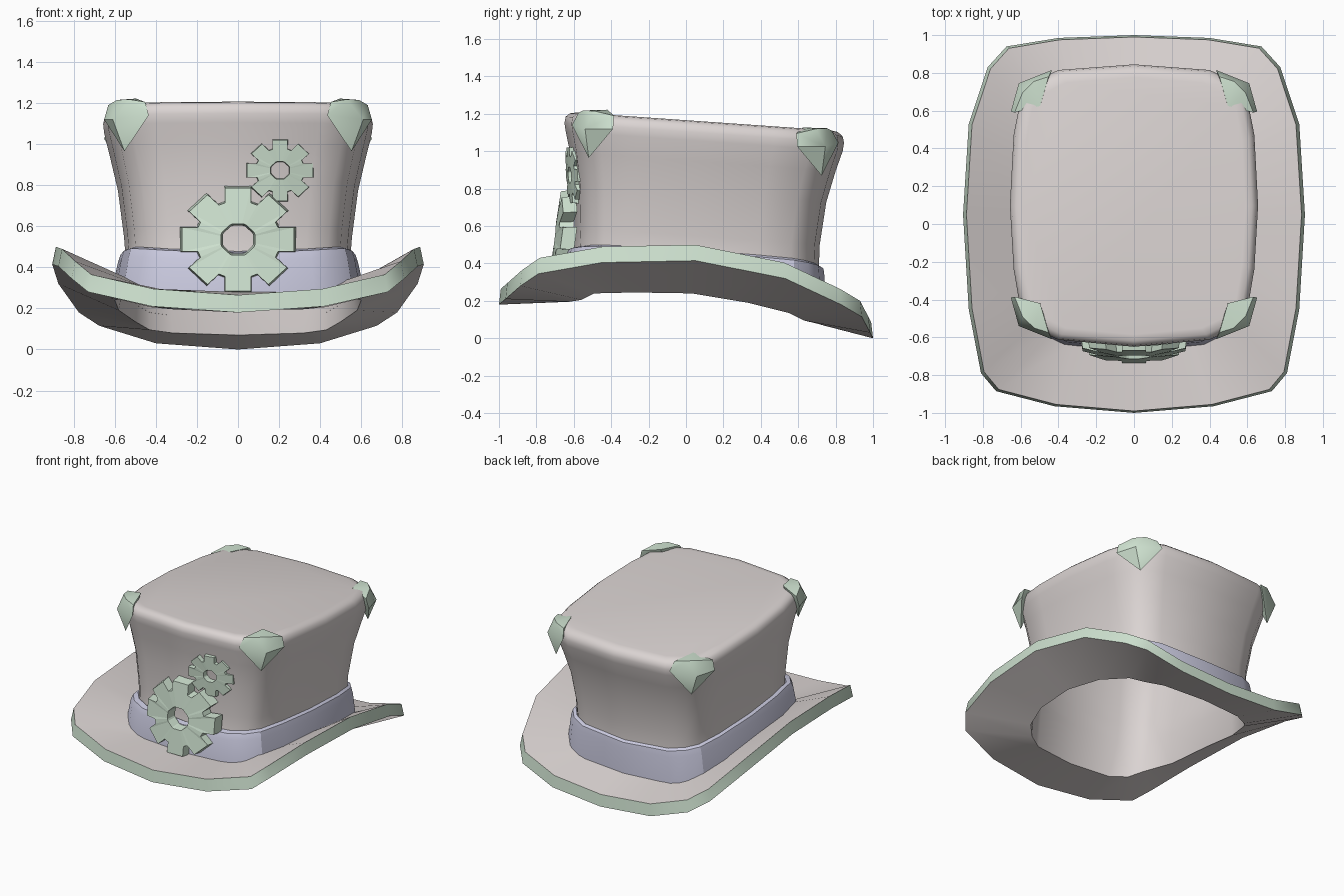
import bpy, bmesh, math

cube = bpy.data.objects.get("Cube")
if cube:
    bpy.data.objects.remove(cube, do_unlink=True)


def material(name, rgb):
    m = bpy.data.materials.new(name)
    m.use_nodes = True
    m.diffuse_color = (*rgb, 1)
    m.node_tree.nodes["Principled BSDF"].inputs["Base Color"].default_value = (*rgb, 1)
    return m


FELT = material("warm grey felt", (0.71, 0.66, 0.65))
GREEN = material("pale green metal", (0.62, 0.76, 0.63))
RIBBON = material("lavender ribbon", (0.59, 0.59, 0.74))


def finish(name, bm, mats, smooth=None):
    mesh = bpy.data.meshes.new(name)
    bm.to_mesh(mesh)
    bm.free()
    for m in mats:
        mesh.materials.append(m)
    ob = bpy.data.objects.new(name, mesh)
    bpy.context.collection.objects.link(ob)
    if smooth:
        bpy.ops.object.select_all(action="DESELECT")
        ob.select_set(True)
        bpy.context.view_layer.objects.active = ob
        bpy.ops.object.shade_smooth_by_angle(angle=math.radians(smooth))
    return ob


def loft(rings, closed=False, cap=False, slots=None):
    """Skin a list of equal-length loops; slots gives a material per span."""
    bm = bmesh.new()
    loops = [[bm.verts.new(p) for p in ring] for ring in rings]
    n = len(loops[0])
    pairs = list(zip(loops, loops[1:])) + ([(loops[-1], loops[0])] if closed else [])
    for s, (a, b) in enumerate(pairs):
        for i in range(n):
            j = (i + 1) % n
            f = bm.faces.new((a[i], a[j], b[j], b[i]))
            f.material_index = slots[s] if slots else 0
    if cap:
        bm.faces.new(loops[-1])
    return bm


def mirrored(half):
    """Complete a front-to-back half outline on the other side."""
    return half + [(-x, y, z) for x, y, z in reversed(half[1:-1])]


# Rounded rectangle shared by crown and ribbon
OUTLINE = [(0, -1), (.61, -.95), (.80, -.87), (.91, -.76), (.97, -.45), (1, 0),
           (.97, .5), (.91, .77), (.80, .88), (.61, .96), (0, 1)]
SLOPE = -0.07


def ring(hx, front, back, z, saddle=0.0):
    cy, hy = (front + back) / 2, (back - front) / 2
    half = []
    for u, v in OUTLINE:
        y = cy + hy * v
        half.append((hx * u, y, z + SLOPE * y + saddle * u * u))
    return mirrored(half)


# Brim: swept-up sides, drooping back, green edge, softly cornered opening
OPENING = mirrored([(0, -.66, .195), (.31, -.625, .195), (.42, -.56, .205), (.49, -.49, .24),
                    (.575, -.28, .245), (.60, .03, .24), (.58, .33, .19), (.50, .55, .135),
                    (.43, .63, .095), (.32, .695, .08), (0, .73, .07)])
EDGE = [(0, -1, .18), (.42, -.965, .21), (.73, -.885, .28), (.81, -.79, .345),
        (.875, -.45, .405), (.905, .05, .415), (.875, .53, .32), (.775, .83, .18),
        (.675, .94, .115), (.40, .985, .03), (0, 1, 0)]
edge_low = mirrored(EDGE)
edge_high = [(x * .98, y * .99, z + .085) for x, y, z in edge_low]
opening_high = [(x, y, z + .085) for x, y, z in OPENING]
brim = loft([OPENING, edge_low, edge_high, opening_high], slots=[0, 1, 0])
finish("brim", brim, [FELT, GREEN], 40)

# Crown: open below, flaring to a softly edged flat top
crown_profile = [(.545, -.60, .71, .42), (.555, -.595, .715, .55), (.585, -.60, .75, .78),
                 (.625, -.62, .80, .95), (.652, -.643, .838, 1.06), (.657, -.65, .845, 1.105),
                 (.648, -.643, .837, 1.14), (.625, -.62, .81, 1.16), (.59, -.585, .775, 1.166)]
crown = loft([OPENING] + [ring(*r) for r in crown_profile], cap=True)
finish("crown", crown, [FELT], 50)

# Ribbon band following the brim below, with a bevelled upper lip
band_foot = [(x, y, z + .07) for (x, y, _), (_, _, z) in zip(ring(.61, -.675, .745, 0), OPENING)]
band = loft([band_foot, ring(.585, -.66, .74, .385, .04), ring(.572, -.645, .735, .425, .04),
             ring(.552, -.608, .716, .435, .04)])
finish("hat_band", band, [RIBBON], 25)


# Gears with slanted sides, slightly squat and bent to follow the front wall
def gear(name, cx, cz, tip, root, hole, front, thick, lean, bend, teeth=8):
    step = math.tau / teeth
    squat = .92
    outer, inner = [], []
    for t in range(teeth):
        for offset, r in ((-.40, root), (-.29, tip), (.29, tip), (.40, root)):
            a = (t + offset) * step
            outer.append((r * math.sin(a), r * math.cos(a) * squat))
            # point on a regular polygon with a flat at the top
            h = hole * math.cos(step / 2) / math.cos(offset * step)
            inner.append((h * math.sin(a), h * math.cos(a) * squat))

    def place(points, depth, scale=1.0):
        return [(cx + x * scale, front + depth + lean * z + bend * (cx + x) ** 2,
                 cz + z * scale) for x, z in points]

    bm = loft([place(outer, 0, .965), place(outer, thick), place(inner, thick),
               place(inner, 0, 1.12)], closed=True)
    bmesh.ops.recalc_face_normals(bm, faces=bm.faces)
    finish(name, bm, [GREEN])


gear("large_gear", 0, .535, .290, .212, .08, -.705, .075, .13, .5)
gear("small_gear", .205, .872, .171, .122, .045, -.642, .06, -.06, .45)

# Shield-shaped metal caps on the four top corners
CAP = [(.652, -.39, 1.12), (.632, -.385, 1.19), (.435, -.61, 1.14), (.452, -.575, 1.205),
       (.61, -.54, 1.12), (.59, -.49, 1.215), (.53, -.55, 1.218), (.497, -.42, 1.222),
       (.553, -.52, .965)]
for end in ("front", "back"):
    for side, sx in (("left", 1), ("right", -1)):
        bm = bmesh.new()
        for x, y, z in CAP:
            if end == "back":
                y, z = .205 - y, z - .095
            bm.verts.new((sx * x, y, z))
        bmesh.ops.convex_hull(bm, input=bm.verts)
        bmesh.ops.recalc_face_normals(bm, faces=bm.faces)
        finish(f"{end}_{side}_corner_cap", bm, [GREEN], 30)
